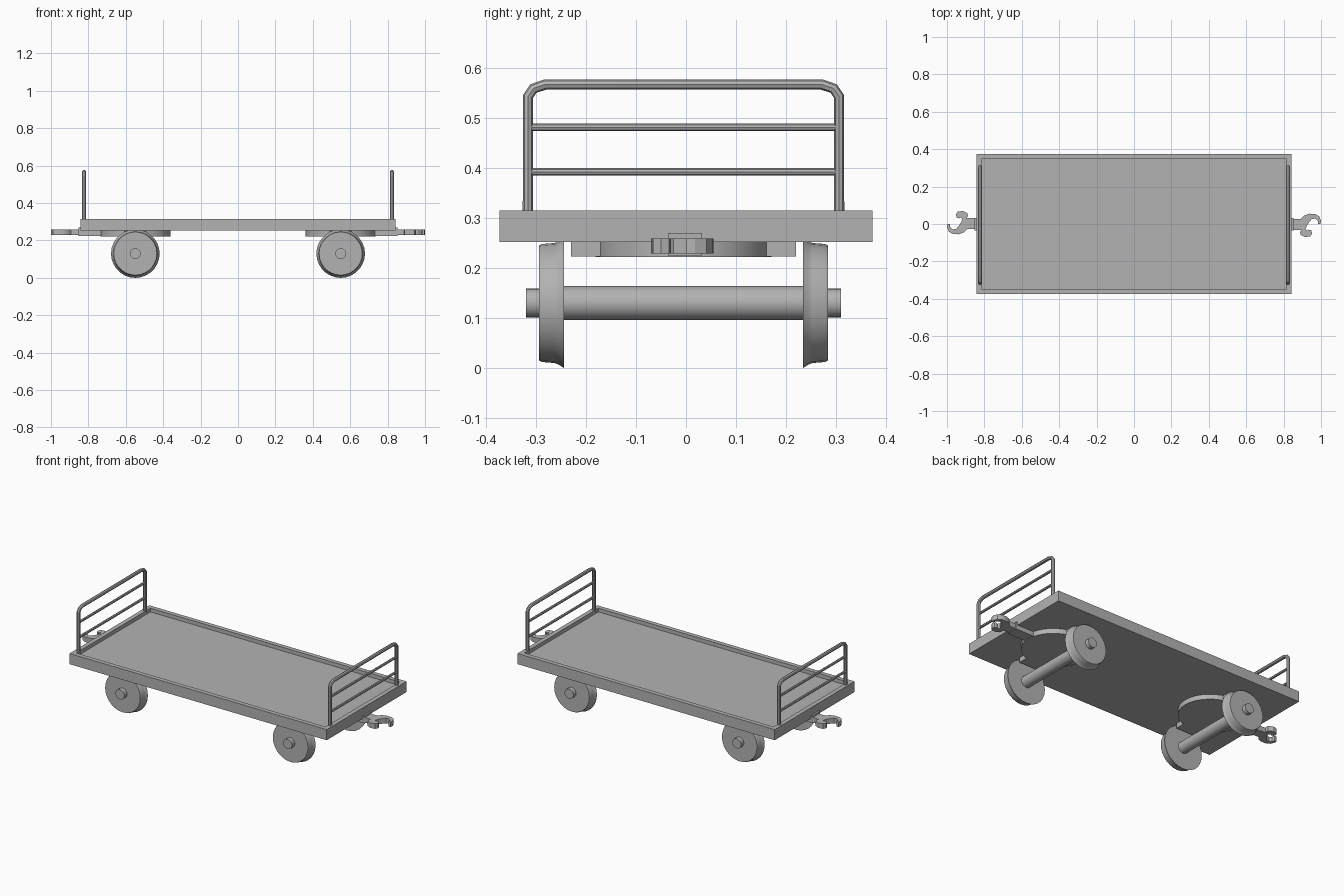
import bpy, bmesh
from math import sin, cos, pi, radians

cube = bpy.data.objects.get("Cube")
if cube:
    bpy.data.objects.remove(cube, do_unlink=True)

GREY = (0.45, 0.45, 0.45, 1)
metal = bpy.data.materials.new("plain_grey")
metal.use_nodes = True
metal.diffuse_color = GREY
metal.node_tree.nodes["Principled BSDF"].inputs["Base Color"].default_value = GREY

MID_Y = -0.005   # running gear and rails share this centre line


def finish(name, bm):
    bmesh.ops.recalc_face_normals(bm, faces=bm.faces)
    mesh = bpy.data.meshes.new(name)
    bm.to_mesh(mesh)
    bm.free()
    mesh.materials.append(metal)
    mesh.shade_smooth()
    mesh.set_sharp_from_angle(angle=radians(32))
    obj = bpy.data.objects.new(name, mesh)
    bpy.context.collection.objects.link(obj)
    return obj


def prism(name, outline, z0, z1):
    bm = bmesh.new()
    base = bm.faces.new([bm.verts.new((x, y, z0)) for x, y in outline])
    top = bmesh.ops.extrude_face_region(bm, geom=[base])["geom"]
    verts = [v for v in top if isinstance(v, bmesh.types.BMVert)]
    bmesh.ops.translate(bm, verts=verts, vec=(0, 0, z1 - z0))
    if not base.is_valid or len(bm.faces) < len(outline) + 2:
        bm.faces.new([v for v in bm.verts if v not in verts])
    return finish(name, bm)


def box(name, x0, x1, y0, y1, z0, z1):
    return prism(name, [(x0, y0), (x1, y0), (x1, y1), (x0, y1)], z0, z1)


def lathe_y(name, profile, cx, cz, sides=28):
    """Closed solid turned about a line along y; profile is (radius, y)."""
    bm = bmesh.new()
    rings = [[bm.verts.new((cx + r * cos(2 * pi * i / sides), y,
                            cz + r * sin(2 * pi * i / sides)))
              for i in range(sides)] for r, y in profile]
    for a, b in zip(rings, rings[1:]):
        for i in range(sides):
            j = (i + 1) % sides
            bm.faces.new((a[i], a[j], b[j], b[i]))
    bm.faces.new(rings[0])
    bm.faces.new(rings[-1])
    return finish(name, bm)


def tube(name, points, radius):
    curve = bpy.data.curves.new(name, "CURVE")
    curve.dimensions = "3D"
    curve.bevel_depth = radius
    curve.bevel_resolution = 2
    curve.use_fill_caps = True
    spline = curve.splines.new("POLY")
    spline.points.add(len(points) - 1)
    for p, co in zip(spline.points, points):
        p.co = (*co, 1)
    temp = bpy.data.objects.new(name + "_path", curve)
    bpy.context.collection.objects.link(temp)
    bpy.context.view_layer.update()
    bm = bmesh.new()
    mesh = temp.to_mesh()
    bm.from_mesh(mesh)
    temp.to_mesh_clear()
    bpy.data.objects.remove(temp, do_unlink=True)
    return finish(name, bm)


# Deck with a sunken floor inside a raised lip
bm = bmesh.new()
bmesh.ops.create_cube(bm, size=1)
for v in bm.verts:
    v.co = (v.co.x * 1.684, v.co.y * 0.746, 0.2835 + v.co.z * 0.063)
floor = max(bm.faces, key=lambda f: f.calc_center_median().z)
bmesh.ops.inset_region(bm, faces=[floor], thickness=0.037)
floor_copy = bmesh.ops.extrude_face_region(bm, geom=[floor])["geom"]
bmesh.ops.translate(bm, vec=(0, 0, -0.022),
                    verts=[v for v in floor_copy if isinstance(v, bmesh.types.BMVert)])
if floor.is_valid:
    bmesh.ops.delete(bm, geom=[floor], context="FACES_ONLY")
finish("deck", bm)

# Coupler outline: long hook on one side, short jaw on the other
HOOK = [(0.84, 0.027), (0.893, 0.027), (0.91, 0.045), (0.935, 0.055),
        (0.968, 0.054), (0.99, 0.041), (1.0, 0.018), (0.997, 0.001),
        (0.985, 0.001), (0.982, 0.017), (0.968, 0.029), (0.95, 0.026),
        (0.937, 0.01), (0.925, -0.008), (0.918, -0.025), (0.925, -0.037),
        (0.934, -0.03), (0.948, -0.034), (0.952, -0.05), (0.943, -0.066),
        (0.915, -0.07), (0.89, -0.058), (0.888, -0.04), (0.897, -0.032),
        (0.84, -0.032)]

for s, end in ((1, "left"), (-1, "right")):
    cx = 0.549 * s

    # End rail: bent tube hoop and two cross bars
    rx, half, top = 0.823 * s, 0.311, 0.567
    bend = [(half, 0.3), (half, 0.543), (half - 0.011, 0.559), (half - 0.035, top)]
    path = bend + [(-y, z) for y, z in reversed(bend)]
    tube(end + "_rail_hoop", [(rx, MID_Y + y, z) for y, z in path], 0.0105)
    for n, z in enumerate((0.392, 0.481)):
        tube(f"{end}_rail_bar_{n + 1}",
             [(rx, MID_Y - half, z), (rx, MID_Y + half, z)], 0.0075)

    # Turntable disc and bolster beneath the deck
    disc = [(cx + 0.187 * cos(pi * i / 16), MID_Y + 0.176 * sin(pi * i / 16))
            for i in range(32)]
    prism(end + "_turntable", disc, 0.222, 0.254)
    box(end + "_bolster", cx - 0.06, cx + 0.06, MID_Y - 0.225, MID_Y + 0.225,
        0.223, 0.254)

    # Drawbar and coupler, turned half a circle for the other end
    xs = sorted((0.7 * s, 0.852 * s))
    box(end + "_drawbar", xs[0], xs[1], -0.036, 0.032, 0.225, 0.27)
    prism(end + "_coupler", [(x * s, y * s) for x, y in HOOK], 0.229, 0.259)

    # Axle with thinner ends, then two flanged wheels
    axle = [(0.029, -0.315), (0.029, -0.27), (0.034, -0.27),
            (0.034, 0.27), (0.029, 0.27), (0.029, 0.315)]
    lathe_y(end + "_axle", [(r, MID_Y + y) for r, y in axle], cx, 0.13, 20)
    for side, word in ((1, "back"), (-1, "front")):
        wheel = [(0.13, 0.239), (0.123, 0.25), (0.12, 0.258),
                 (0.118, 0.283), (0.115, 0.289)]
        lathe_y(f"{end}_{word}_wheel",
                [(r, MID_Y + y * side) for r, y in wheel], cx, 0.13)
